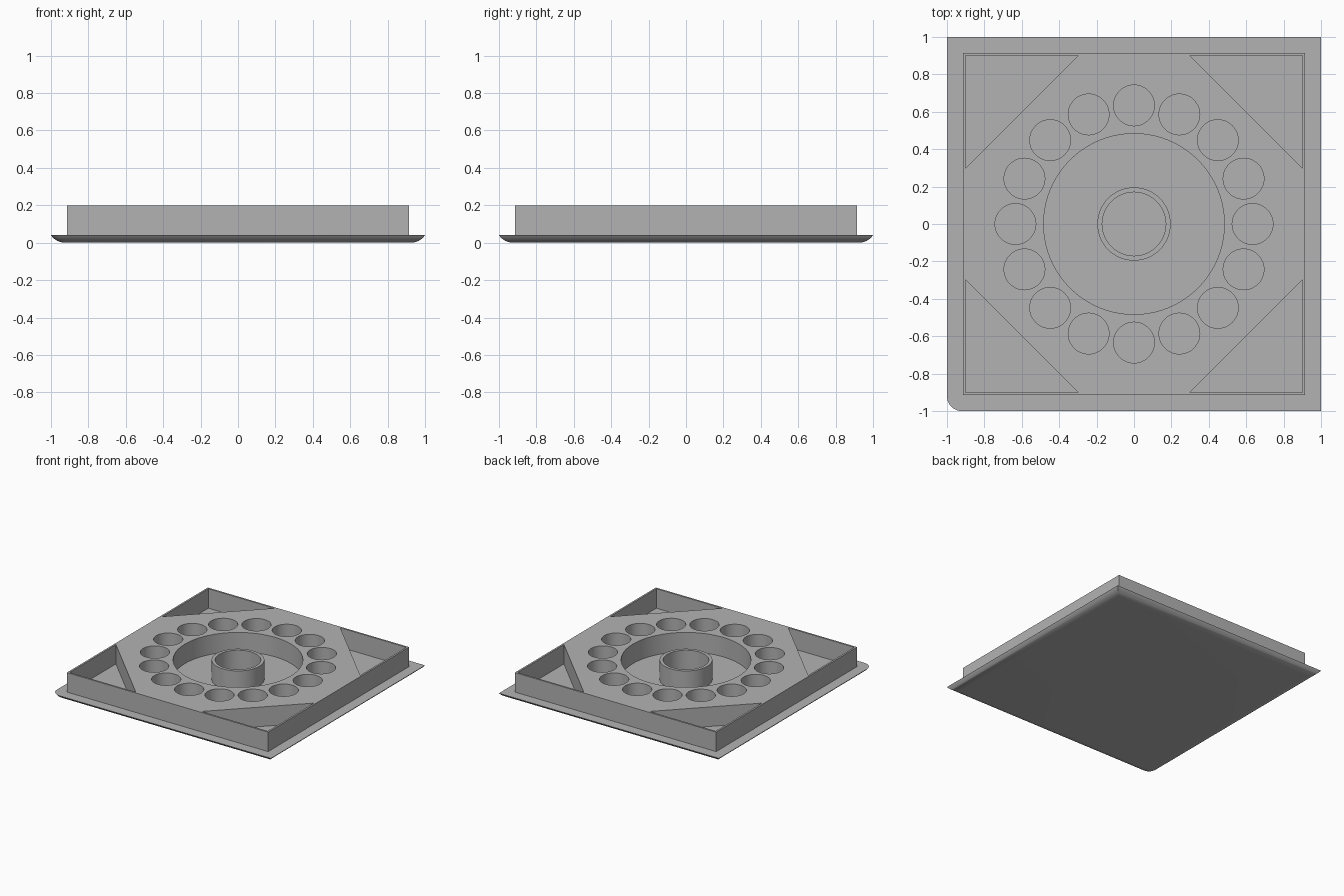
import bpy
import bmesh
from math import sin, cos, pi, radians, hypot, atan2

FLOOR, TOP = 0.04, 0.2

cube = bpy.data.objects.get("Cube")
if cube:
    bpy.data.objects.remove(cube, do_unlink=True)

grey = bpy.data.materials.new("plain grey")
grey.use_nodes = True
grey.diffuse_color = (0.45, 0.45, 0.45, 1)
grey.node_tree.nodes["Principled BSDF"].inputs["Base Color"].default_value = (0.45, 0.45, 0.45, 1)


def make_object(name, bm):
    bmesh.ops.recalc_face_normals(bm, faces=bm.faces)
    mesh = bpy.data.meshes.new(name)
    bm.to_mesh(mesh)
    bm.free()
    mesh.materials.append(grey)
    ob = bpy.data.objects.new(name, mesh)
    bpy.context.collection.objects.link(ob)
    return ob


def smooth(ob):
    bpy.ops.object.select_all(action='DESELECT')
    ob.select_set(True)
    bpy.context.view_layer.objects.active = ob
    bpy.ops.object.shade_smooth_by_angle(angle=radians(35))


def circle(r, n, cx=0, cy=0):
    return [(cx + r * cos(2 * pi * i / n), cy + r * sin(2 * pi * i / n)) for i in range(n)]


def loft(bm, sections, caps=True):
    """Join (outline, z) sections of equal length into a skin."""
    rings = [[bm.verts.new((x, y, z)) for x, y in pts] for pts, z in sections]
    n = len(rings[0])
    for a, b in zip(rings, rings[1:]):
        for i in range(n):
            j = (i + 1) % n
            bm.faces.new((a[i], a[j], b[j], b[i]))
    if caps:
        bm.faces.new(rings[0])
        bm.faces.new(rings[-1])
    return rings


# Base plate: underside rolled up to a thin lip, one rounded corner
def plate_outline(inset):
    e = 1 - inset
    r = 0.08 - inset
    c = -0.92
    arc = [(c + r * cos(a), c + r * sin(a))
           for a in (pi + pi / 2 * i / 10 for i in range(11))]
    return arc + [(e, -e), (e, e), (-e, e)]


width = 0.076
radius = hypot(width, FLOOR) ** 2 / (2 * FLOOR)
sweep = 2 * atan2(FLOOR, width)
sections = []
for i in range(9):
    a = sweep * i / 8
    sections.append((plate_outline(width - radius * sin(a)), radius * (1 - cos(a))))
bm = bmesh.new()
loft(bm, sections)
smooth(make_object("base_plate", bm))

# Raised block
bm = bmesh.new()
bmesh.ops.create_cube(bm, size=1)
bmesh.ops.scale(bm, vec=(1.83, 1.83, TOP - FLOOR + 0.01), verts=bm.verts)
bmesh.ops.translate(bm, vec=(0, 0, (TOP + FLOOR - 0.01) / 2), verts=bm.verts)
block = make_object("pocketed_block", bm)

# Pockets: central well, ring of round holes, four corner triangles
outlines = [circle(0.483, 96)]
for k in range(16):
    a = 2 * pi * k / 16
    outlines.append(circle(0.109, 48, 0.634 * cos(a), 0.634 * sin(a)))
for sx in (-1, 1):
    for sy in (-1, 1):
        outlines.append([(sx * x, sy * y) for x, y in ((0.9, 0.9), (0.3, 0.9), (0.9, 0.3))])
bm = bmesh.new()
for pts in outlines:
    loft(bm, [(pts, 0.0), (pts, TOP + 0.1)])
cutter = make_object("pocket_cutter", bm)
cutter.hide_render = True

cut = block.modifiers.new("pockets", 'BOOLEAN')
cut.operation = 'DIFFERENCE'
cut.solver = 'EXACT'
cut.object = cutter
bpy.ops.object.select_all(action='DESELECT')
block.select_set(True)
bpy.context.view_layer.objects.active = block
bpy.ops.object.modifier_apply(modifier=cut.name)
bpy.data.objects.remove(cutter, do_unlink=True)
smooth(block)

# Hollow centre post
outer, inner = circle(0.196, 64), circle(0.17, 64)
bm = bmesh.new()
z0 = FLOOR - 0.01
loft(bm, [(outer, z0), (outer, TOP), (inner, TOP), (inner, z0), (outer, z0)], caps=False)
bmesh.ops.remove_doubles(bm, verts=bm.verts, dist=0.0001)
smooth(make_object("centre_post", bm))
